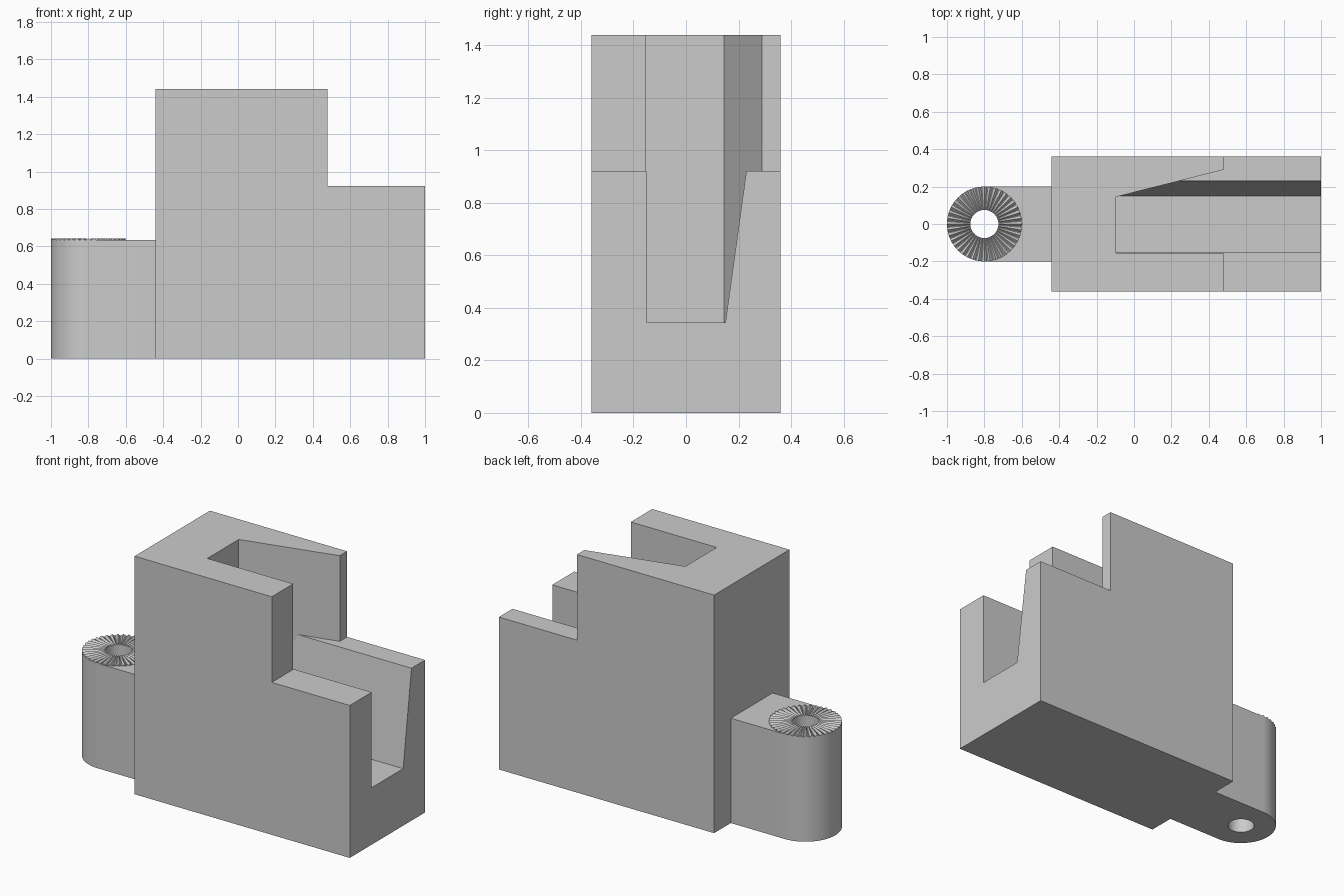
import bpy, bmesh
from math import sin, cos, pi, radians

if "Cube" in bpy.data.objects:
    bpy.data.objects.remove(bpy.data.objects["Cube"])


def prism(name, pts, a, b, place):
    """Extrude a 2D profile from a to b; place(u, v, w) maps it to 3D."""
    bm = bmesh.new()
    face = bm.faces.new([bm.verts.new(place(u, v, a)) for u, v in pts])
    ext = bmesh.ops.extrude_face_region(bm, geom=[face])
    n0, n1 = place(0, 0, a), place(0, 0, b)
    shift = [q - p for p, q in zip(n0, n1)]
    bmesh.ops.translate(bm, vec=shift,
                        verts=[g for g in ext["geom"] if isinstance(g, bmesh.types.BMVert)])
    bmesh.ops.recalc_face_normals(bm, faces=bm.faces)
    me = bpy.data.meshes.new(name)
    bm.to_mesh(me)
    bm.free()
    ob = bpy.data.objects.new(name, me)
    bpy.context.collection.objects.link(ob)
    return ob


def plan(u, v, w): return (u, v, w)      # profile in xy, along z
def side(u, v, w): return (u, w, v)      # profile in xz, along y
def end(u, v, w): return (w, u, v)       # profile in yz, along x


def boolean(ob, cutter, op):
    cutter.hide_render = True
    m = ob.modifiers.new("cut", 'BOOLEAN')
    m.operation, m.object, m.solver = op, cutter, 'EXACT'
    bpy.context.view_layer.objects.active = ob
    bpy.ops.object.modifier_apply(modifier=m.name)
    bpy.data.objects.remove(cutter)


def arc(cx, r, a0, a1, n):
    return [(cx + r * cos(a0 + (a1 - a0) * i / n), r * sin(a0 + (a1 - a0) * i / n))
            for i in range(n + 1)]


# stepped main body
body = prism("stepped_body", [(-.44, 0), (1, 0), (1, .922), (.478, .922), (.478, 1.44), (-.44, 1.44)],
             -.36, .36, side)

# slot: sloped-side section clipped by a flared plan
slot = prism("slot_cutter", [(-.15, .345), (.15, .345), (.23, .922), (.5, .922), (.5, 1.6),
                             (-.155, 1.6), (-.155, .922), (-.15, .922)], -.3, 1.1, end)
flare = prism("flare_cutter", [(-.097, -.3), (1.3, -.3), (1.3, .497), (-.097, .145)], .2, 1.7, plan)
boolean(slot, flare, 'INTERSECT')
boolean(body, slot, 'DIFFERENCE')

# round-ended mounting lug with through hole
CX, R, HOLE, TOP = -.8, .2, .075, .634
lug = prism("mounting_lug", [(-.44, R)] + arc(CX, R, pi / 2, 3 * pi / 2, 40) + [(-.44, -R)],
            0, TOP, plan)
hole = prism("hole_cutter", arc(CX, HOLE, 0, 2 * pi, 48)[:-1], -.1, 1, plan)
boolean(lug, hole, 'DIFFERENCE')
bpy.ops.object.select_all(action='DESELECT')
lug.select_set(True)
bpy.context.view_layer.objects.active = lug
bpy.ops.object.shade_smooth_by_angle(angle=radians(30))

# radial locking teeth around the hole
N, PEAK = 40, .643
bm = bmesh.new()
for k in range(N):
    a, h = 2 * pi * k / N, pi / N * .9
    rings = []
    for r in (HOLE, R):
        rings.append([bm.verts.new((CX + r * cos(t), r * sin(t), z))
                      for t, z in ((a - h, TOP - .001), (a, PEAK), (a + h, TOP - .001))])
    p, q = rings
    bm.faces.new(p)
    bm.faces.new(q)
    for i in range(3):
        j = (i + 1) % 3
        bm.faces.new((p[i], p[j], q[j], q[i]))
bmesh.ops.recalc_face_normals(bm, faces=bm.faces)
me = bpy.data.meshes.new("locking_teeth")
bm.to_mesh(me)
bm.free()
bpy.context.collection.objects.link(bpy.data.objects.new("locking_teeth", me))
